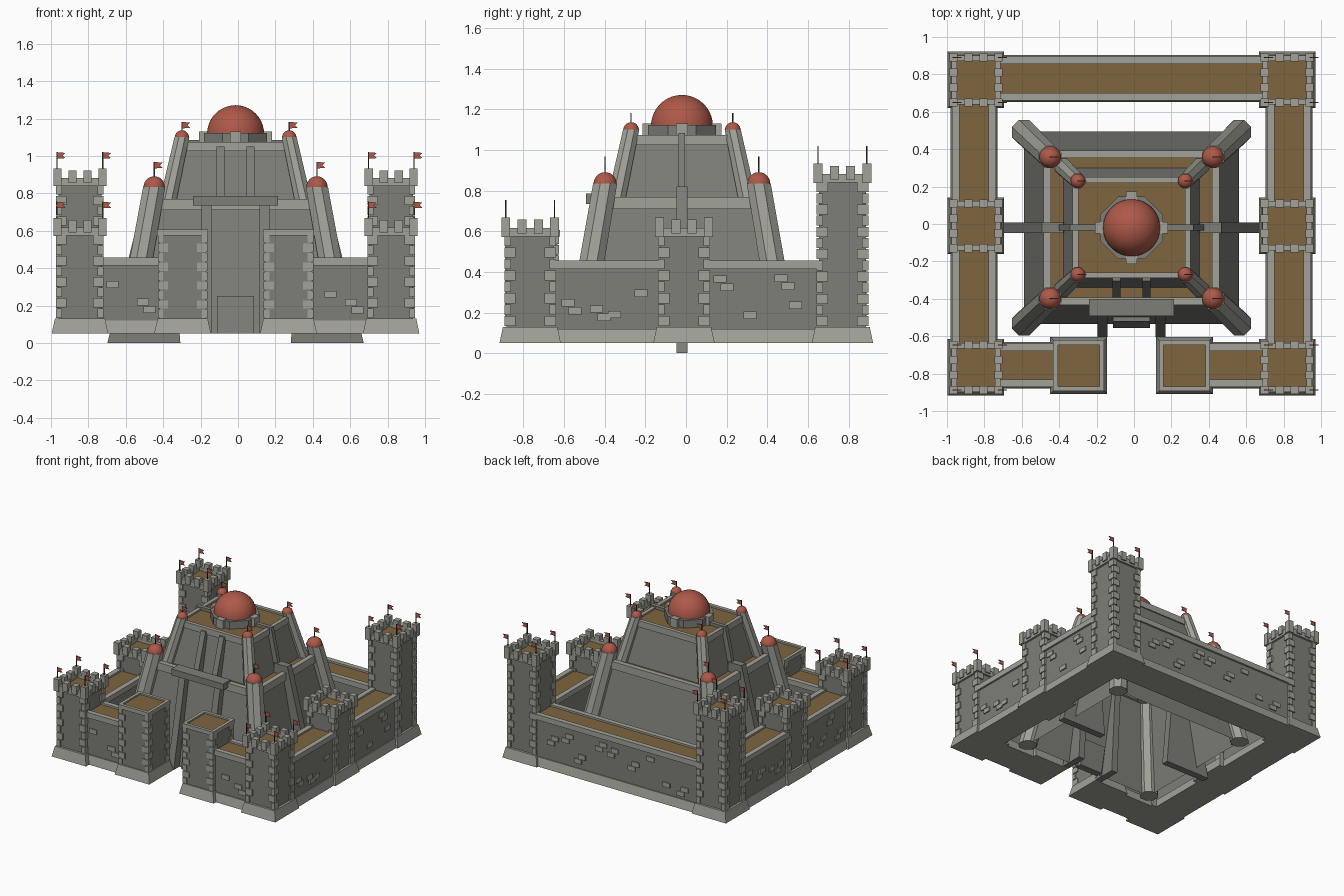
import bpy, bmesh, math, random
from mathutils import Vector

if "Cube" in bpy.data.objects:
    bpy.data.objects.remove(bpy.data.objects["Cube"])

random.seed(4)
CX, KY = -0.013, -0.02          # castle centre line, keep centre in y
parts = {}
COLORS = {"stone": (0.21, 0.21, 0.19, 1), "trim": (0.36, 0.36, 0.32, 1), "roof": (0.21, 0.13, 0.05, 1),
          "red": (0.42, 0.10, 0.065, 1), "pole": (0.06, 0.035, 0.03, 1)}
mats = {}
for k, c in COLORS.items():
    mats[k] = bpy.data.materials.new(k)
    mats[k].diffuse_color = c


def loft(name, mat, rings, bottom=True, top=True):
    """Skin a stack of equal-length point rings into the named part."""
    bm = parts.setdefault(name, (bmesh.new(), mat))[0]
    vs = [[bm.verts.new(p) for p in r] for r in rings]
    n = len(vs[0])
    new = []
    for a, b in zip(vs, vs[1:]):
        for i in range(n):
            new.append(bm.faces.new((a[i], a[(i + 1) % n], b[(i + 1) % n], b[i])))
    if bottom:
        new.append(bm.faces.new(vs[0][::-1]))
    if top:
        new.append(bm.faces.new(vs[-1]))
    bmesh.ops.recalc_face_normals(bm, faces=new)


def rect(cx, cy, hx, hy, z):
    return [(cx - hx, cy - hy, z), (cx + hx, cy - hy, z), (cx + hx, cy + hy, z), (cx - hx, cy + hy, z)]


def taper(name, mat, cx, cy, a, b, z0, z1, **kw):
    loft(name, mat, [rect(cx, cy, *a, z0), rect(cx, cy, *b, z1)], **kw)


def box(name, mat, x0, x1, y0, y1, z0, z1):
    loft(name, mat, [rect((x0 + x1) / 2, (y0 + y1) / 2, (x1 - x0) / 2, (y1 - y0) / 2, z) for z in (z0, z1)])


def frame(name, mat, cx, cy, hx, hy, w, z0, z1):
    """Rectangular ring of four bars."""
    for s in (-1, 1):
        taper(name, mat, cx + s * (hx - w / 2), cy, (w / 2, hy), (w / 2, hy), z0, z1)
        taper(name, mat, cx, cy + s * (hy - w / 2), (hx - w, w / 2), (hx - w, w / 2), z0, z1)


def circle(x, y, z, r, n):
    return [(x + r * math.cos(math.tau * (i + .5) / n), y + r * math.sin(math.tau * (i + .5) / n), z) for i in range(n)]


def dome(name, x, y, z, r, n):
    loft(name, "red", [circle(x, y, z + r * math.sin(t), r * math.cos(t), n)
                       for t in [math.pi / 2 * i / 10 * .995 for i in range(11)]])


def slab(name, mat, prof, c, t, axis):
    """Extrude a profile of (u, z) points by t about coordinate c along axis."""
    f = (lambda u, z, d: (c + d, u, z)) if axis == "x" else (lambda u, z, d: (u, c + d, z))
    loft(name, mat, [[f(u, z, d) for u, z in prof] for d in (-t / 2, t / 2)])


def flag(x, y, z, h):
    box("flag_poles", "pole", x - .003, x + .003, y - .003, y + .003, z, z + h)
    t = z + h
    slab("flags", "red", [(x, t - .035), (x + .045, t - .032), (x + .03, t - .018), (x + .045, t - .004), (x, t)],
         y, .004, "y")


def quoins(x, y, h, z0, z1):
    n = round((z1 - z0) / .053)
    dz = (z1 - z0) / n
    for i in range(n):
        for sx in (-1, 1):
            for sy in (-1, 1):
                a, b = (.028, .016) if i % 2 else (.016, .028)
                taper("quoins", "trim", x + sx * (h + .011 - a), y + sy * (h + .011 - b),
                      (a, b), (a, b), z0 + i * dz + .003, z0 + (i + 1) * dz - .003)


# Six square wall towers with battlements
def tower(x, y, top, flags):
    taper("tower_plinths", "trim", x, y, (.151, .151), (.134, .134), .05, .13)
    taper("tower_bodies", "stone", x, y, (.116, .116), (.116, .116), .1, top)
    quoins(x, y, .116, .13, top - .005)
    taper("tower_floors", "roof", x, y, (.11, .11), (.11, .11), top, top + .008)
    frame("tower_parapets", "trim", x, y, .132, .132, .03, top - .01, top + .032)
    for i in range(4):
        for j in range(4):
            if i in (0, 3) or j in (0, 3):
                corner = i in (0, 3) and j in (0, 3)
                zb, zt = (top - .012, top + .083) if corner else (top + .005, top + .072)
                px, py = x + (i - 1.5) * .08, y + (j - 1.5) * .08
                taper("merlons", "trim", px, py, (.022, .022), (.022, .022), zb, zt)
    if flags:
        for sx in (-1, 1):
            for sy in (-1, 1):
                flag(x + sx * .122, y + sy * .12, top + .07, .1)


for s in (-1, 1):
    tower(CX + s * .832, -.767, .585, True)
    tower(CX + s * .832, -.01, .585, False)
    tower(CX + s * .832, .77, .85, True)


# Curtain walls with walkway, rails and raised stones
def wall(x0, x1, y0, y1, n, out):
    cx, cy, lx, ly = (x0 + x1) / 2, (y0 + y1) / 2, (x1 - x0) / 2, (y1 - y0) / 2
    along_x = lx > ly
    grow = lambda d: (lx, ly + d) if along_x else (lx + d, ly)
    taper("wall_plinths", "trim", cx, cy, grow(.008), grow(-.007), .05, .12)
    taper("wall_bodies", "stone", cx, cy, grow(-.015), grow(-.015), .06, .43)
    taper("walkways", "roof", cx, cy, grow(-.03), grow(-.03), .425, .443)
    for s in (-1, 1):
        if along_x:
            taper("wall_rails", "trim", cx, cy + s * (ly - .02), (lx, .02), (lx, .02), .415, .457)
        else:
            taper("wall_rails", "trim", cx + s * (lx - .02), cy, (.02, ly), (.02, ly), .415, .457)
    for i in range(n):
        u = ((i + .5 + random.uniform(-.25, .25)) / n * 2 - 1) * .9
        z = random.uniform(.16, .36)
        for k in range(random.choice((1, 2))):
            if along_x:
                taper("wall_stones", "trim", cx + u * lx + k * .035, cy + out * (ly - .015),
                      (.032, .009), (.032, .009), z - k * .04, z + .036 - k * .04)
            else:
                taper("wall_stones", "trim", cx + out * (lx - .015), cy + u * ly + k * .035,
                      (.009, .032), (.009, .032), z - k * .04, z + .036 - k * .04)


wall(CX - .72, CX + .72, .66, .895, 9, 1)
for s in (-1, 1):
    for y0, y1 in ((-.655, -.12), (.1, .66)):
        xs = sorted((CX + s * .725, CX + s * .96))
        wall(*xs, y0, y1, 4, s)
    xs = sorted((CX + s * .4, CX + s * .72))
    wall(*xs, -.872, -.64, 2, -1)

# Twin gatehouse towers
for s in (-1, 1):
    x, y = CX + s * .283, -.757
    taper("gate_plinths", "trim", x, y, (.152, .152), (.134, .134), .05, .13)
    taper("gate_bodies", "stone", x, y, (.125, .125), (.125, .125), .1, .585)
    quoins(x, y, .122, .13, .585)
    frame("gate_rims", "trim", x, y, .136, .136, .025, .575, .607)
    taper("gate_roofs", "roof", x, y, (.115, .115), (.115, .115), .58, .595)

# Keep: two sloped tiers, open underneath
taper("keep_lower", "stone", CX, KY, (.575, .515), (.445, .39), .05, .735, bottom=False)
taper("keep_lower_roof", "roof", CX, KY, (.435, .38), (.435, .38), .736, .745)
frame("keep_lower_cornice", "trim", CX, KY, .47, .413, .04, .71, .77)
taper("keep_upper", "stone", CX, KY, (.365, .32), (.3, .255), .737, 1.05, bottom=False)
taper("keep_upper_roof", "roof", CX, KY, (.285, .24), (.285, .24), 1.05, 1.062)
frame("keep_upper_cornice", "trim", CX, KY, .315, .27, .03, 1.025, 1.075)

# Leaning octagonal corner ribs with domed caps and flags
for sx in (-1, 1):
    for sy in (-1, 1):
        p = lambda x, y: (CX + sx * x, KY + sy * y)
        loft("lower_ribs", "trim", [circle(*p(.575, .512), .05, .07, 8), circle(*p(.435, .378), .835, .064, 8)])
        dome("lower_rib_domes", *p(.435, .378), .833, .058, 16)
        flag(*p(.435, .378), .88, .088)
        loft("upper_ribs", "trim", [circle(*p(.375, .335), .70, .05, 8), circle(*p(.287, .25), 1.1, .043, 8)])
        dome("upper_rib_domes", *p(.287, .25), 1.098, .039, 16)
        flag(*p(.287, .25), 1.13, .052)

# Side buttresses against the keep, rising to the drum
for s in (-1, 1):
    m = lambda prof: [(CX + s * u, z) for u, z in prof]
    slab("side_buttresses", "stone", m([(.295, 0), (.685, 0), (.48, .82), (.365, .82)]), KY, .055, "y")
    slab("side_ridges", "stone", m([(.16, 1.05), (.33, .76), (.40, .76), (.33, 1.085), (.16, 1.085)]), KY, .032, "y")

# Front buttresses, pilasters, canopy and door
for s in (-1, 1):
    slab("front_buttresses", "stone", [(-.42, .05), (-.605, .05), (-.46, .74), (-.38, .74)], CX + s * .155, .052, "x")
    slab("front_pilasters", "stone", [(-.3, .75), (-.40, .75), (-.305, 1.05), (-.25, 1.05)], CX + s * .081, .043, "x")
box("canopy", "stone", CX - .228, CX + .228, -.492, -.40, .735, .785)
slab("door", "stone", [(-.5, .05), (-.555, .05), (-.52, .25), (-.46, .25)], CX, .198, "x")

# Drum and great dome
loft("drum", "stone", [circle(CX, KY, 1.05, .182, 8), circle(CX, KY, 1.122, .182, 8)])
for dx, dy in ((1, 0), (-1, 0), (0, 1), (0, -1)):
    taper("drum_piers", "trim", CX + dx * .165, KY + dy * .165, (.03, .03), (.03, .03), 1.055, 1.13)
dome("great_dome", CX, KY, 1.118, .153, 40)

# Turn every gathered part into an object
for name, (bm, mat) in parts.items():
    me = bpy.data.meshes.new(name)
    bm.to_mesh(me)
    bm.free()
    me.materials.append(mats[mat])
    ob = bpy.data.objects.new(name, me)
    bpy.context.collection.objects.link(ob)
    if "dome" in name:
        bpy.ops.object.select_all(action="DESELECT")
        ob.select_set(True)
        bpy.context.view_layer.objects.active = ob
        bpy.ops.object.shade_smooth_by_angle(angle=math.radians(40))

for m in bpy.data.materials:
    if m.users and not m.is_grease_pencil:
        m.use_nodes = True
        m.node_tree.nodes["Principled BSDF"].inputs["Base Color"].default_value = m.diffuse_color
